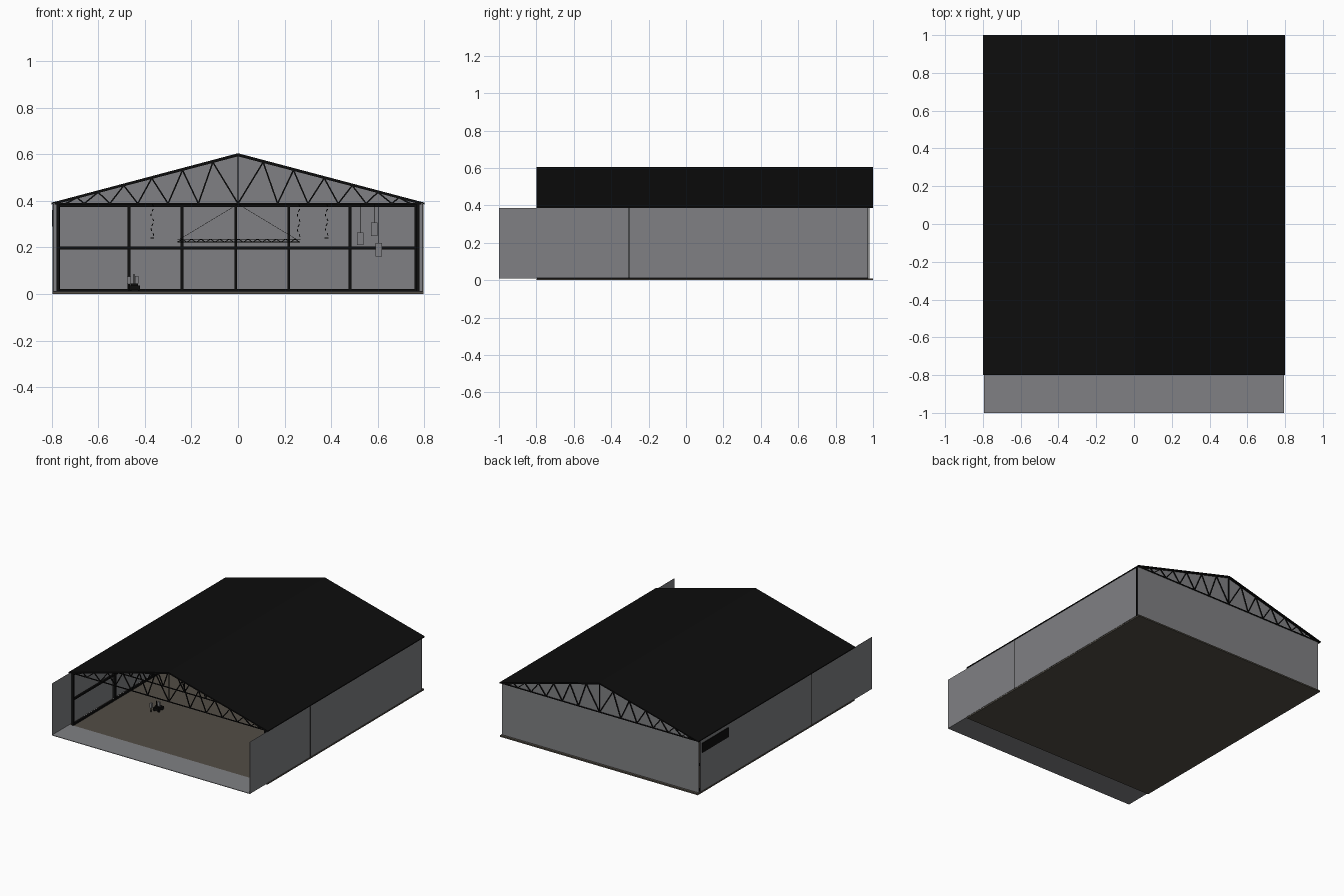
import bpy, bmesh, math
from mathutils import Vector, Matrix

if "Cube" in bpy.data.objects:
    bpy.data.objects.remove(bpy.data.objects["Cube"])


def material(name, rgb):
    m = bpy.data.materials.new(name)
    m.diffuse_color = (*rgb, 1)
    m.use_nodes = True
    m.node_tree.nodes["Principled BSDF"].inputs["Base Color"].default_value = m.diffuse_color
    return m


GREY = material("wall grey", (0.215, 0.217, 0.228))
BLACK = material("steel black", (0.004, 0.004, 0.004))
BROWN = material("floor brown", (0.085, 0.075, 0.06))


def finish(name, bm, mat):
    bmesh.ops.recalc_face_normals(bm, faces=bm.faces)
    me = bpy.data.meshes.new(name)
    bm.to_mesh(me)
    bm.free()
    me.materials.append(mat)
    ob = bpy.data.objects.new(name, me)
    bpy.context.collection.objects.link(ob)
    return ob


def add_box(bm, x0, x1, y0, y1, z0, z1):
    mid = Vector((x0 + x1, y0 + y1, z0 + z1)) / 2
    size = Matrix.Diagonal((x1 - x0, y1 - y0, z1 - z0, 1))
    bmesh.ops.create_cube(bm, size=1, matrix=Matrix.Translation(mid) @ size)


def add_bar(bm, p, q, t):
    p, q = Vector(p), Vector(q)
    d = q - p
    rot = d.to_track_quat('Z', 'Y').to_matrix().to_4x4()
    bmesh.ops.create_cube(bm, size=1, matrix=Matrix.Translation((p + q) / 2) @ rot
                          @ Matrix.Diagonal((t, t, d.length, 1)))


def boxes(name, mat, *dims):
    bm = bmesh.new()
    for d in dims:
        add_box(bm, *d)
    return finish(name, bm, mat)


def bars(name, mat, segs, t):
    bm = bmesh.new()
    for p, q in segs:
        add_bar(bm, p, q, t)
    return finish(name, bm, mat)


def prism(name, mat, profile, y0, y1):
    bm = bmesh.new()
    f = bm.faces.new([bm.verts.new((x, y0, z)) for x, z in profile])
    ext = bmesh.ops.extrude_face_region(bm, geom=[f])
    bmesh.ops.translate(bm, vec=(0, y1 - y0, 0),
                        verts=[v for v in ext['geom'] if isinstance(v, bmesh.types.BMVert)])
    return finish(name, bm, mat)


# floor, apron, side walls
boxes("floor", BROWN, (-0.795, 0.795, -0.8, 1.0, 0, 0.01))
boxes("front_apron", GREY, (-0.795, 0.795, -1.0, -0.8, 0.009, 0.013))
boxes("side_walls", GREY, *[(s * 0.794 - 0.001, s * 0.794 + 0.001, -1.0, 0.972, 0.012, 0.386) for s in (-1, 1)])

# back wall with gable
prism("back_wall", GREY, [(-0.792, 0.01), (0.792, 0.01), (0.792, 0.386), (0, 0.594), (-0.792, 0.386)], 0.98, 0.983)

# pitched roof
prism("roof", BLACK, [(-0.8, 0.392), (0, 0.604), (0.8, 0.392), (0.8, 0.385), (0, 0.596), (-0.8, 0.385)], -0.8, 1.0)

# columns and rails lining the back and side walls
frame = [(x - 0.006, x + 0.006, 0.962, 0.976, 0.01, 0.386) for x in (-0.77, -0.468, -0.24, -0.01, 0.218, 0.48, 0.764)]
frame += [(-0.775, 0.77, 0.962, 0.976, z - 0.006, z + 0.006) for z in (0.016, 0.197, 0.38)]
boxes("back_frame", BLACK, *frame)
frame = []
for s in (-1, 1):
    a, b = sorted((s * 0.765, s * 0.778))
    frame += [(a, b, y - 0.007, y + 0.007, 0.01, 0.386) for y in (-0.79, -0.31, 0.12, 0.55, 0.968)]
    frame += [(a, b, -0.797, 0.97, z - 0.006, z + 0.006) for z in (0.016, 0.197, 0.38)]
boxes("side_frames", BLACK, *frame)

# wall joint strips and the vent plate on the left wall
boxes("wall_joints", BLACK, *[(s * 0.794 - 0.002, s * 0.794 + 0.002, y - 0.0025, y + 0.0025, 0.012, 0.386)
                              for s in (-1, 1) for y in (-0.305, 0.972)])
boxes("side_vent", BLACK, (-0.799, -0.794, 0.65, 0.95, 0.29, 0.36))

# roof trusses
top = lambda x: 0.594 - abs(x) * 0.262
bottoms = [0, 0.17, 0.3, 0.43, 0.55, 0.66, 0.74]
tops = [0.108, 0.238, 0.37, 0.49, 0.6, 0.69]
segs = []
for i in range(11):
    y = -0.793 + i * 0.1785
    segs.append(((-0.785, y, 0.388), (0.785, y, 0.388)))
    segs.append(((0, y, 0.388), (0, y, 0.594)))
    for s in (-1, 1):
        segs.append(((s * 0.785, y, 0.388), (0, y, 0.594)))
        for k, x in enumerate(tops):
            t = (s * x, y, top(x))
            segs += [((s * bottoms[k], y, 0.388), t), (t, (s * bottoms[k + 1], y, 0.388))]
bars("roof_trusses", BLACK, segs, 0.006)

# hanging lattice beam with its two wires
n, x0, x1 = 26, -0.26, 0.265
segs = [((x0, y, z), (x1, y, z)) for y in (-0.01, 0.01) for z in (0.223, 0.235)]
xs = [x0 + (x1 - x0) * i / n for i in range(n + 1)]
for y in (-0.01, 0.01):
    segs += [((xs[i], y, 0.223 + 0.012 * (i % 2)), (xs[i + 1], y, 0.235 - 0.012 * (i % 2))) for i in range(n)]
bars("hanging_beam", BLACK, segs, 0.003)
bars("beam_wires", BLACK, [((0, 0, 0.386), (s * 0.25, 0, 0.235)) for s in (-1, 1)], 0.0015)

# hanging chains
segs = []
for x, z0 in ((-0.368, 0.24), (0.26, 0.235), (0.38, 0.24)):
    pts = [(x + 0.006 * math.sin(i * 1.1), 0.1, 0.386 + (z0 - 0.386) * i / 14) for i in range(15)]
    segs += list(zip(pts[:-1:2], pts[1::2]))
    segs.append(((x - 0.008, 0.1, z0), (x + 0.008, 0.1, z0)))
bars("hanging_chains", BLACK, segs, 0.004)

# hanging bags on cords
bags = [(0.525, 0.21, 0.265), (0.585, 0.25, 0.308), (0.604, 0.16, 0.218)]
boxes("hanging_bags", GREY, *[(x - 0.014, x + 0.014, 0.186, 0.214, a, b) for x, a, b in bags])
bars("bag_cords", BLACK, [((x, 0.2, b), (x, 0.2, 0.386)) for x, a, b in bags], 0.003)

# small machine standing on the floor
boxes("machine_body", BLACK, (-0.465, -0.42, -0.31, -0.25, 0.02, 0.036), (-0.46, -0.428, -0.3, -0.265, 0.036, 0.046))
boxes("machine_boxes", GREY, (-0.477, -0.46, -0.335, -0.32, 0.042, 0.076), (-0.443, -0.426, -0.29, -0.28, 0.046, 0.078))
bars("machine_posts", BLACK, [((-0.468, -0.328, 0.01), (-0.468, -0.328, 0.042)),
                              ((-0.446, -0.3, 0.03), (-0.446, -0.3, 0.086))], 0.004)
bm = bmesh.new()
for x in (-0.46, -0.426):
    for y in (-0.3, -0.26):
        bmesh.ops.create_cone(bm, cap_ends=True, segments=12, radius1=0.01, radius2=0.01, depth=0.008,
                              matrix=Matrix.Translation((x, y, 0.02)) @ Matrix.Rotation(math.pi / 2, 4, 'Y'))
finish("machine_wheels", bm, BLACK)
